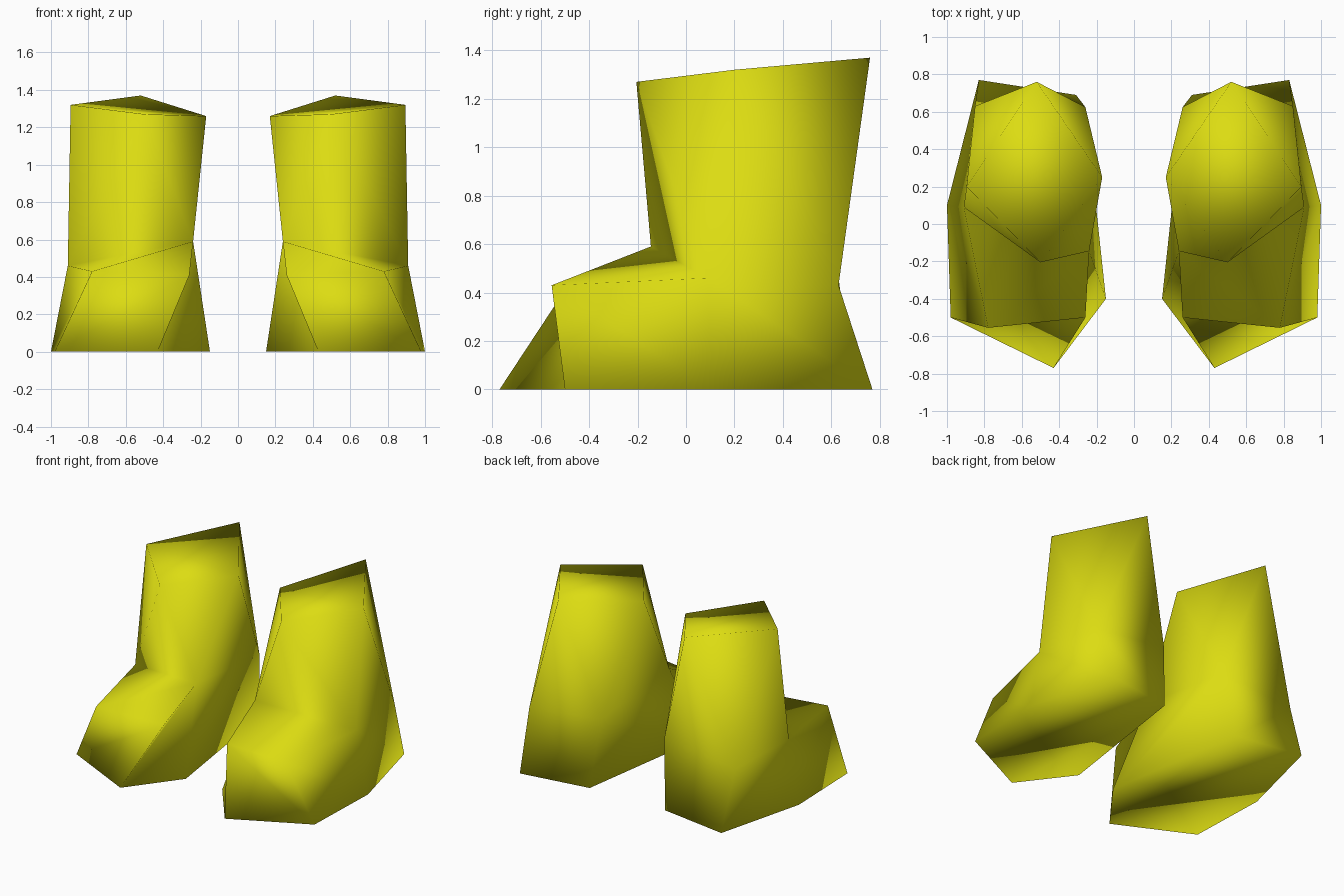
import bpy, bmesh

if "Cube" in bpy.data.objects:
    bpy.data.objects.remove(bpy.data.objects["Cube"])

yellow = bpy.data.materials.new("boot yellow")
yellow.diffuse_color = (0.72, 0.72, 0.006, 1)
yellow.use_nodes = True
yellow.node_tree.nodes["Principled BSDF"].inputs["Base Color"].default_value = yellow.diffuse_color

# Rings run: back outer, side outer, toe outer, toe inner, side inner, back inner
SOLE = [(.83, .77, 0), (1, .1, 0), (.98, -.5, 0), (.43, -.77, 0), (.15, -.4, 0), (.31, .69, 0)]
UPPER = [(.85, .63, .43), (.91, .09, .46), (.78, -.555, .43), (.26, -.5, .41),
         (.24, -.145, .59), (.26, .625, .5)]
# Leg top runs: outer, front, inner, back
RIM = [(.895, .2, 1.32), (.5, -.205, 1.27), (.17, .25, 1.26), (.52, .76, 1.37)]


def make_boot(name, side):
    bm = bmesh.new()
    sole, upper, rim = ([bm.verts.new((side * x, y, z)) for x, y, z in ring]
                        for ring in (SOLE, UPPER, RIM))
    # sole and foot sides
    bm.faces.new(sole)
    for i in range(6):
        j = (i + 1) % 6
        bm.faces.new((sole[i], sole[j], upper[j], upper[i]))
    # instep
    bm.faces.new((upper[1], upper[2], upper[4]))
    bm.faces.new((upper[2], upper[3], upper[4]))
    # leg: triangles between the ankle and the turned top ring
    ankle = [upper[0], upper[1], upper[4], upper[5]]
    for i in range(4):
        j = (i + 1) % 4
        bm.faces.new((ankle[i], ankle[j], rim[i]))
        bm.faces.new((ankle[j], rim[j], rim[i]))
    # leg top
    bm.faces.new(rim)
    bmesh.ops.recalc_face_normals(bm, faces=bm.faces)
    for f in bm.faces:
        f.smooth = True
    mesh = bpy.data.meshes.new(name)
    bm.to_mesh(mesh)
    bm.free()
    mesh.materials.append(yellow)
    bpy.context.collection.objects.link(bpy.data.objects.new(name, mesh))


make_boot("right_boot", 1)
make_boot("left_boot", -1)
